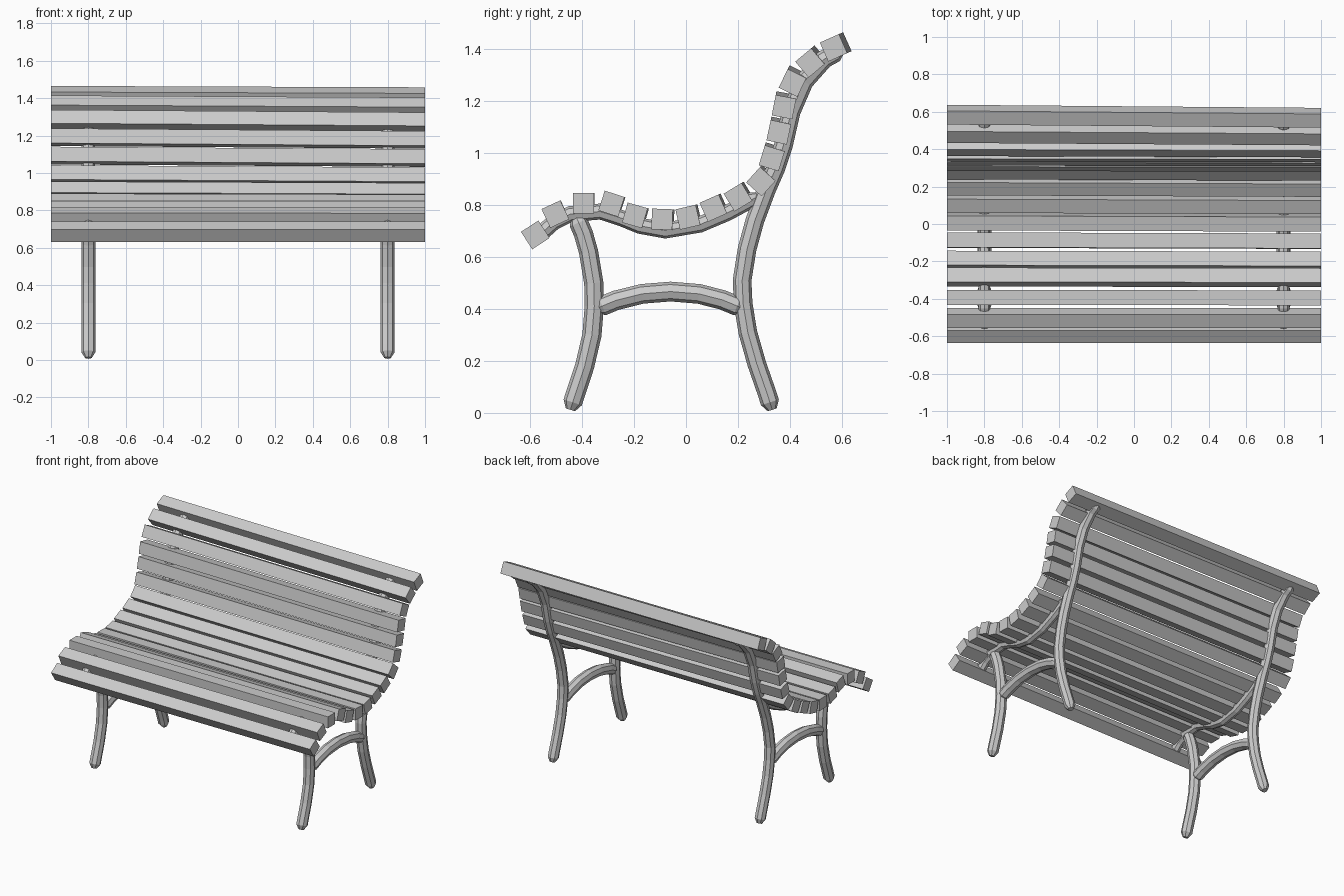
import bpy, bmesh
from math import cos, sin, radians, pi
from mathutils import Vector

if "Cube" in bpy.data.objects:
    bpy.data.objects.remove(bpy.data.objects["Cube"])


def add_object(name, bm):
    bmesh.ops.recalc_face_normals(bm, faces=bm.faces)
    mesh = bpy.data.meshes.new(name)
    bm.to_mesh(mesh)
    bm.free()
    obj = bpy.data.objects.new(name, mesh)
    bpy.context.collection.objects.link(obj)
    return obj


def bar(name, path, radius, sides=8, tip=0.03):
    """Octagonal bar along a (y, z) path at x = 0.8 with blunt tapered ends, mirrored in x."""
    pts = [Vector((0.8, y, z)) for y, z in path]
    first = pts[0] + (pts[1] - pts[0]).normalized() * tip
    last = pts[-1] + (pts[-2] - pts[-1]).normalized() * tip
    pts = [pts[0], first] + pts[1:-1] + [last, pts[-1]]
    side = Vector((1, 0, 0))
    bm = bmesh.new()
    rings = []
    for i, p in enumerate(pts):
        t = (pts[min(i + 1, len(pts) - 1)] - pts[max(i - 1, 0)]).normalized()
        up = side.cross(t)
        r = radius * (0.5 if i in (0, len(pts) - 1) else 1)
        rings.append([bm.verts.new(p + r * (side * cos(a) + up * sin(a)))
                      for a in (2 * pi * k / sides for k in range(sides))])
    for a, b in zip(rings, rings[1:]):
        for k in range(sides):
            n = (k + 1) % sides
            bm.faces.new((a[k], a[n], b[n], b[k]))
    bm.faces.new(rings[0])
    bm.faces.new(rings[-1])
    obj = add_object(name, bm)
    mirror = obj.modifiers.new("Mirror", 'MIRROR')
    mirror.use_axis = (True, False, False)
    # mirror plane is x = 0 because the object origin stays at the world origin
    return obj


def slat(name, y, z, angle, drift, size=0.08):
    """Square slat; its left end drifts slightly along the seat curve."""
    a = radians(angle)
    t, n = Vector((0, cos(a), sin(a))), Vector((0, -sin(a), cos(a)))
    bm = bmesh.new()
    bmesh.ops.create_cube(bm, size=1)
    for v in bm.verts:
        c = v.co.copy()
        v.co = Vector((2 * c.x, y, z)) + size * (c.y * t + c.z * n)
        if c.x < 0:
            v.co += t * drift
    add_object(name, bm)


# Cast frame: legs, back post, seat rail and brace
bar("front_leg", [(-0.445, 0.012), (-0.425, 0.075), (-0.39, 0.18), (-0.362, 0.3), (-0.353, 0.41),
                  (-0.355, 0.5), (-0.375, 0.62), (-0.395, 0.69), (-0.425, 0.76)], 0.037)
bar("back_leg_and_post", [(0.332, 0.012), (0.312, 0.075), (0.272, 0.19), (0.238, 0.31),
                          (0.22, 0.42), (0.216, 0.51), (0.235, 0.63), (0.265, 0.74),
                          (0.31, 0.86), (0.345, 0.94), (0.375, 1.03), (0.405, 1.16),
                          (0.455, 1.275), (0.53, 1.36), (0.6, 1.40)], 0.036)
bar("seat_rail", [(-0.575, 0.675), (-0.51, 0.733), (-0.446, 0.765), (-0.33, 0.775), (-0.25, 0.75),
                  (-0.177, 0.72), (-0.08, 0.702), (0.054, 0.725), (0.16, 0.77), (0.28, 0.835)],
    0.031)
bar("cross_brace", [(-0.35, 0.40), (-0.27, 0.433), (-0.17, 0.458), (-0.06, 0.467),
                    (0.05, 0.458), (0.14, 0.435), (0.225, 0.40)], 0.038)

# Slats from front lip to top of backrest: y, z, tilt
slats = [(-0.58, 0.685, 33), (-0.503, 0.765, 25), (-0.395, 0.807, 0), (-0.287, 0.805, -18),
         (-0.197, 0.76, -16), (-0.092, 0.745, -2), (0.007, 0.753, 13), (0.105, 0.788, 24),
         (0.2, 0.83, 31), (0.288, 0.89, 48), (0.33, 0.98, 73), (0.357, 1.08, 78),
         (0.377, 1.177, 79), (0.41, 1.27, 64), (0.477, 1.347, 40), (0.568, 1.405, 24)]
for i, (y, z, angle) in enumerate(slats):
    kind = "seat_slat" if i < 10 else "back_slat"
    slat(f"{kind}_{i + 1}", y, z, angle, 0.018 * i / 15)
